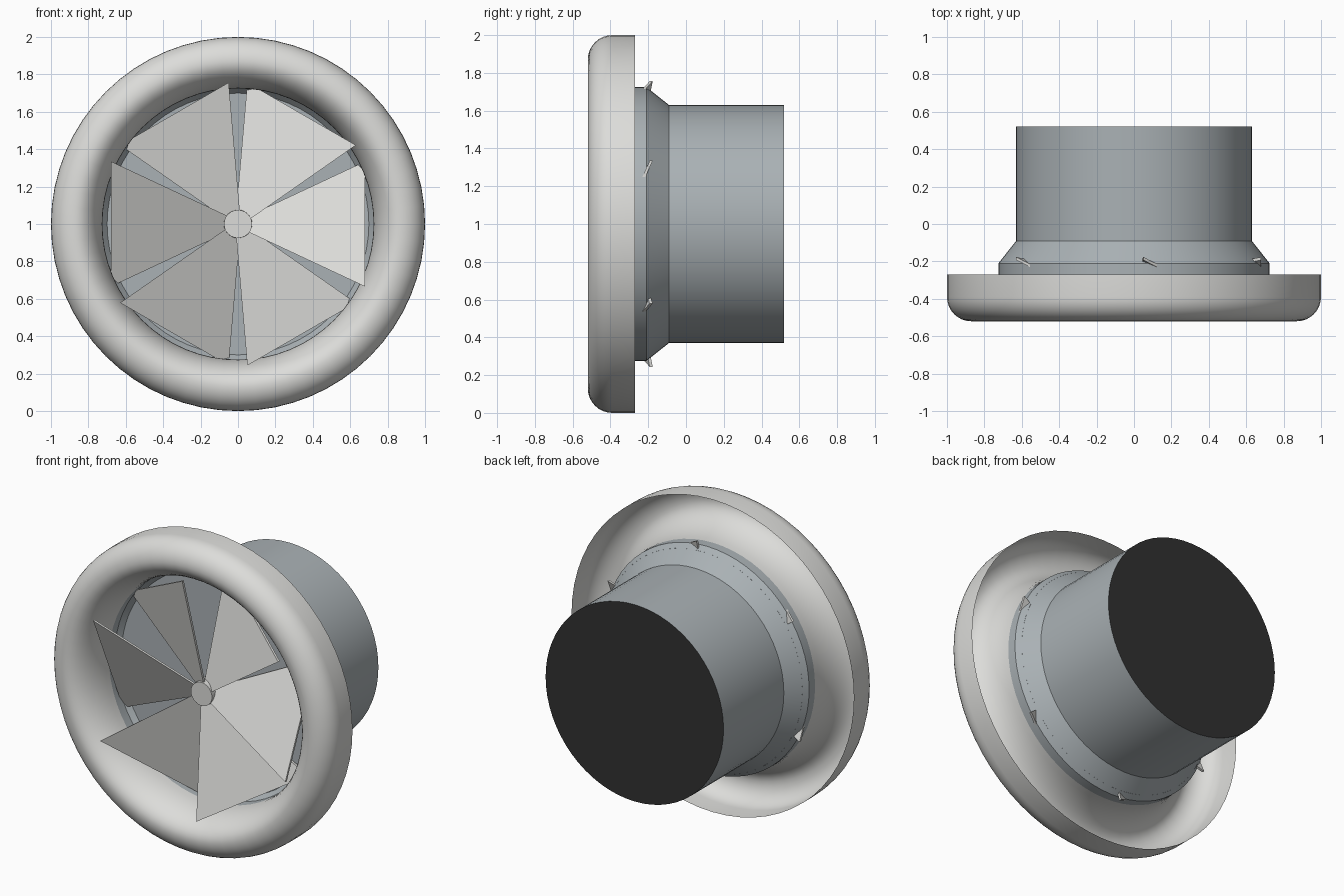
import bpy, bmesh, math
from mathutils import Vector, Matrix

if "Cube" in bpy.data.objects:
    bpy.data.objects.remove(bpy.data.objects["Cube"])


def material(name, rgb):
    m = bpy.data.materials.new(name)
    m.diffuse_color = (*rgb, 1)
    m.use_nodes = True
    m.node_tree.nodes["Principled BSDF"].inputs["Base Color"].default_value = m.diffuse_color
    return m


PALE = material("pale grey", (0.72, 0.72, 0.70))
STEEL = material("blue grey", (0.40, 0.44, 0.46))
DARK = material("charcoal", (0.03, 0.03, 0.03))


def finish(name, bm, mat, smooth=True):
    me = bpy.data.meshes.new(name)
    bm.to_mesh(me)
    bm.free()
    me.materials.append(mat)
    ob = bpy.data.objects.new(name, me)
    bpy.context.collection.objects.link(ob)
    if smooth:
        bpy.ops.object.select_all(action='DESELECT')
        bpy.context.view_layer.objects.active = ob
        ob.select_set(True)
        bpy.ops.object.shade_smooth_by_angle(angle=math.radians(25))
    return ob


def lathe(name, profile, mat, n=64):
    """Spin a (radius, y) profile around the y axis at height z = 1."""
    bm = bmesh.new()
    rings = []
    for r, y in profile:
        if r == 0:
            rings.append([bm.verts.new((0, y, 1))] * n)
        else:
            rings.append([bm.verts.new((r * math.cos(2 * math.pi * i / n), y,
                                        1 + r * math.sin(2 * math.pi * i / n))) for i in range(n)])
    for a, b in zip(rings, rings[1:]):
        for i in range(n):
            j = (i + 1) % n
            bm.faces.new(dict.fromkeys((a[i], b[i], b[j], a[j])))
    return finish(name, bm, mat)


def arc(cr, cy, rr, ry, a0, a1, n):
    return [(cr + rr * math.cos(math.radians(a0 + (a1 - a0) * i / n)),
             cy + ry * math.sin(math.radians(a0 + (a1 - a0) * i / n))) for i in range(n + 1)]


# Rounded intake lip, an open shell at the back
lip = [(1.0, -0.27)] + arc(0.87, -0.39, 0.13, 0.13, 0, -90, 8) \
    + arc(0.87, -0.27, 0.145, 0.25, -90, -180, 10)[1:]
lathe("intake_lip", lip, PALE)

# Duct with a stepped neck, and the dark outlet at the back
lathe("duct", [(0.725, -0.27), (0.725, -0.21), (0.63, -0.09), (0.63, 0.52)], STEEL)
lathe("outlet", [(0.63, 0.52), (0, 0.52)], DARK)

# Back plate behind the fan, and the hub
lathe("back_plate", [(0, -0.178), (0.70, -0.178)], STEEL)
lathe("hub", [(0, -0.37), (0.075, -0.37), (0.08, -0.18)], PALE, 24)

# Six pitched, tapered fan blades
bm = bmesh.new()
for k in range(6):
    rot = Matrix.Translation((0, 0, 1)) @ Matrix.Rotation(-k * math.pi / 3, 4, 'Y')
    loops = []
    for dy in (-0.008, 0.008):
        corners = []
        for x, z in ((0.06, -0.045), (0.68, -0.335), (0.68, 0.335), (0.06, 0.045)):
            corners.append(bm.verts.new(rot @ Vector((x, -0.335 + 0.45 * z + dy, z))))
        loops.append(corners)
    f, b = loops
    bm.faces.new(f)
    bm.faces.new(b[::-1])
    for i in range(4):
        j = (i + 1) % 4
        bm.faces.new((f[j], f[i], b[i], b[j]))
bmesh.ops.recalc_face_normals(bm, faces=bm.faces)
finish("fan_blades", bm, PALE, smooth=False)
